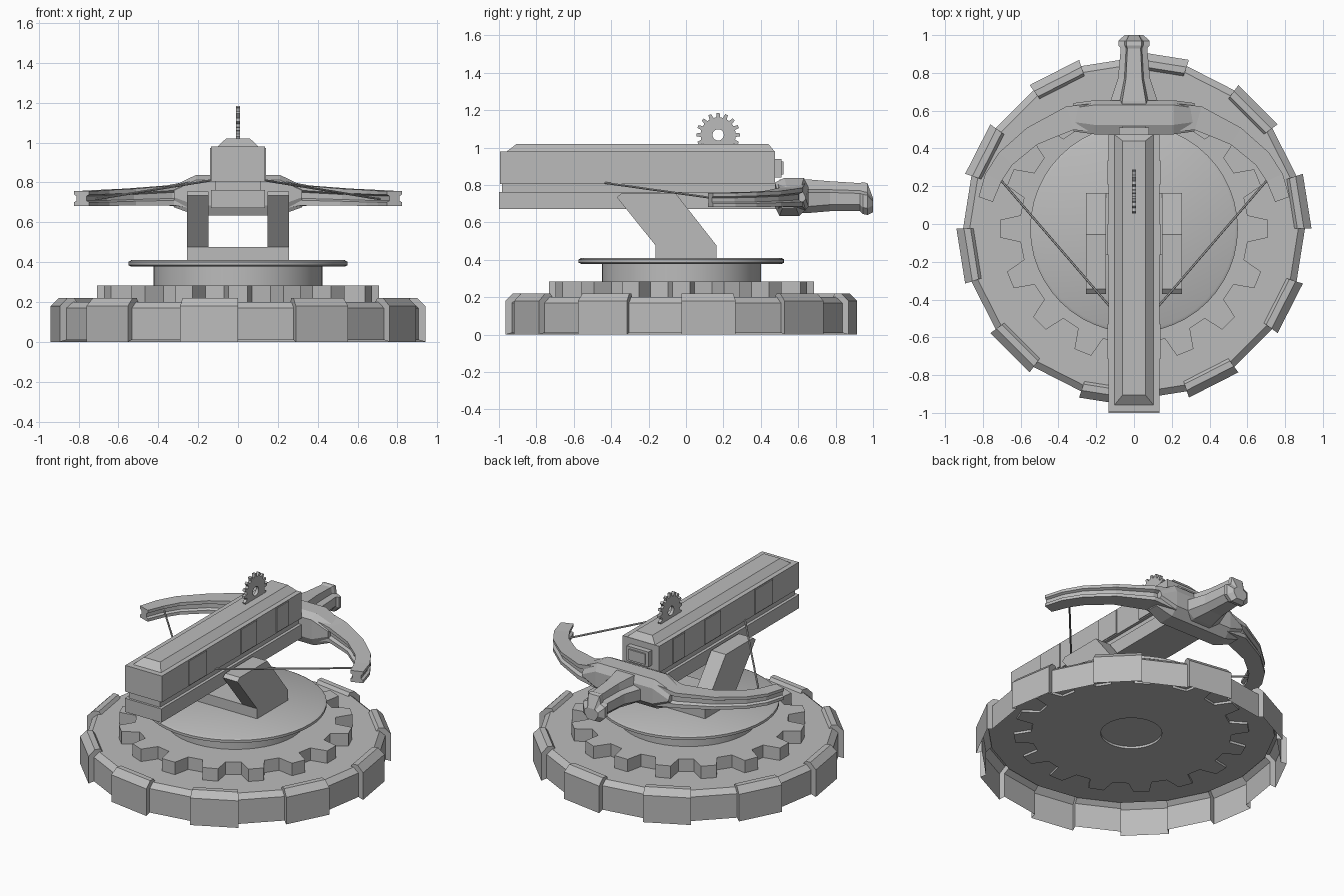
import bpy
import math
from mathutils import Vector

if "Cube" in bpy.data.objects:
    bpy.data.objects.remove(bpy.data.objects["Cube"])

grey = bpy.data.materials.new("stone_grey")
grey.diffuse_color = (0.5, 0.5, 0.5, 1)
grey.use_nodes = True
grey.node_tree.nodes["Principled BSDF"].inputs["Base Color"].default_value = grey.diffuse_color
CY = -0.025  # centre of the round base in y


def build(name, verts, faces, smooth=False):
    me = bpy.data.meshes.new(name)
    me.from_pydata([tuple(v) for v in verts], [], faces)
    me.materials.append(grey)
    ob = bpy.data.objects.new(name, me)
    bpy.context.collection.objects.link(ob)
    bpy.ops.object.select_all(action='DESELECT')
    ob.select_set(True)
    bpy.context.view_layer.objects.active = ob
    # consistent outward normals
    bpy.ops.object.mode_set(mode='EDIT')
    bpy.ops.mesh.select_all(action='SELECT')
    bpy.ops.mesh.normals_make_consistent(inside=False)
    bpy.ops.object.mode_set(mode='OBJECT')
    if smooth:
        bpy.ops.object.shade_smooth_by_angle(angle=math.radians(30))
    return ob


def loft(name, rings, smooth=False):
    n = len(rings[0])
    verts = [v for r in rings for v in r]
    faces = [list(range(n)), list(range(len(verts) - n, len(verts)))]
    for k in range(len(rings) - 1):
        for i in range(n):
            j = (i + 1) % n
            faces.append([k * n + i, k * n + j, (k + 1) * n + j, (k + 1) * n + i])
    return build(name, verts, faces, smooth)


def rect(x, y0, y1, z):
    return [(-x, y0, z), (x, y0, z), (x, y1, z), (-x, y1, z)]


def box(name, x, y0, y1, z0, z1):
    return loft(name, [rect(x, y0, y1, z0), rect(x, y0, y1, z1)])


def circle(r, z, n=48):
    return [(r * math.cos(2 * math.pi * i / n), CY + r * math.sin(2 * math.pi * i / n), z)
            for i in range(n)]


def gear(name, teeth, tip, root, hole, depth, place):
    """Toothed ring; place(u, v, w) maps the gear plane and depth to space."""
    angles, radii = [], []
    for t in range(teeth):
        for f, r in ((-0.3, root), (-0.17, tip), (0.17, tip), (0.3, root)):
            angles.append((t + f) * 2 * math.pi / teeth)
            radii.append(r)
    n = len(angles)
    verts = []
    for w in depth:
        for rs in (radii, [hole] * n):
            verts += [place(r * math.cos(a), r * math.sin(a), w) for a, r in zip(angles, rs)]
    faces = []
    for i in range(n):
        j = (i + 1) % n
        for a, b in ((0, n), (2 * n, 3 * n), (0, 2 * n), (n, 3 * n)):
            faces.append([a + i, a + j, b + j, b + i])
    return build(name, verts, faces)


# Stone ring: open shell of 20 sides, every other one a raised block
low = [(0.905, 0.01), (0.905, 0.17), (0.87, 0.2), (0.845, 0.2)]
high = [(0.94, 0.0), (0.94, 0.18), (0.90, 0.22), (0.865, 0.22), (0.85, 0.2)]


def polar(p, a):
    return (p[0] * math.cos(a), CY + p[0] * math.sin(a), p[1])


verts, faces = [], []
for s in range(20):
    prof = high if s % 2 == 0 else low
    a0, a1 = math.radians(18 * s), math.radians(18 * (s + 1))
    b, n = len(verts), len(prof)
    verts += [polar(p, a0) for p in prof] + [polar(p, a1) for p in prof]
    for i in range(n - 1):
        faces.append([b + i, b + i + 1, b + n + i + 1, b + n + i])
    if prof is high:  # step between raised block and its neighbours
        for a in (a0, a1):
            cap = high + low[::-1]
            faces.append(list(range(len(verts), len(verts) + len(cap))))
            verts += [polar(p, a) for p in cap]
build("stone_ring", verts, faces)

# Floor inside the ring
loft("base_floor", [circle(0.868, 0.19, 20), circle(0.868, 0.2, 20)])

# Large gear and turntable
gear("base_gear", 16, 0.71, 0.605, 0.185, (0.175, 0.283), lambda u, v, w: (u, CY + v, w))
loft("turntable_column", [circle(0.425, 0.28), circle(0.425, 0.385)], True)
loft("turntable_disc", [circle(0.535, 0.378), circle(0.55, 0.385),
                        circle(0.55, 0.402), circle(0.535, 0.41)], True)

# Bracket: foot plate and two leaning legs
box("bracket_foot", 0.255, -0.163, 0.163, 0.405, 0.477)
leg = [(-0.163, 0.41), (0.163, 0.41), (0.163, 0.477), (-0.05, 0.755), (-0.345, 0.755), (-0.37, 0.735),
       (-0.163, 0.477)]
leg[3] = (-0.055, 0.755)
for side, label in ((-1, "left"), (1, "right")):
    loft(label + "_bracket_leg", [[(side * x, y, z) for y, z in leg] for x in (0.148, 0.255)])

# Rail: lower beam, recessed neck, main body and bevelled cap
box("lower_beam", 0.135, -1.0, 0.5, 0.672, 0.763)
box("beam_neck", 0.115, -0.985, 0.48, 0.76, 0.808)
box("main_body", 0.135, -0.995, 0.475, 0.805, 0.98)
loft("body_cap", [rect(0.105, -0.96, 0.475, 0.978), rect(0.06, -0.905, 0.44, 1.02)])
for y0, y1 in ((-0.715, -0.53), (-0.165, 0.0), (0.21, 0.335)):
    box("side_panel", 0.141, y0, y1, 0.812, 0.974)
box("end_plate", 0.08, 0.47, 0.51, 0.84, 0.94)
box("end_plate_boss", 0.06, 0.5, 0.52, 0.855, 0.925)

# Small upright gear on top
gear("winding_gear", 16, 0.117, 0.094, 0.03, (-0.01, 0.01),
     lambda u, v, w: (w, 0.172 + u, 1.068 + v))

# Bow hub, lofted across x
def hub_ring(x, y0, y1, z0, z1):
    c, d = 0.025, 0.05
    return [(x, y0 + c, z0), (x, y1 - d, z0), (x, y1, z0 + d), (x, y1, z1 - d),
            (x, y1 - c, z1), (x, y0 + d, z1), (x, y0, z1 - c), (x, y0, z0 + d)]


loft("bow_hub", [hub_ring(x, *d) for x, d in (
    (-0.32, (0.49, 0.64, 0.675, 0.785)), (-0.21, (0.475, 0.655, 0.635, 0.838)),
    (0.21, (0.475, 0.655, 0.635, 0.838)), (0.32, (0.49, 0.64, 0.675, 0.785)))])

# Stock behind the hub, with a raised centre ridge
def stock_ring(y, w, z0, z1):
    m = (z0 + z1) / 2 + 0.02
    half = [(0.55 * w, z0), (w, z0 + 0.035), (w, m), (0.6 * w, m + 0.015), (0.5 * w, z1)]
    return [(x, y, z) for x, z in half] + [(-x, y, z) for x, z in half[::-1]]


loft("bow_stock", [stock_ring(*d) for d in (
    (0.5, 0.14, 0.65, 0.83), (0.65, 0.125, 0.65, 0.83), (0.77, 0.085, 0.66, 0.82),
    (0.93, 0.07, 0.66, 0.81), (0.945, 0.082, 0.645, 0.815), (0.97, 0.082, 0.64, 0.81),
    (1.0, 0.05, 0.655, 0.73))])

# Bow arms: grooved section swept along a bent path, plus strings
section = [(-1, -1), (1, -1), (1, -0.5), (0.65, -0.3), (0.65, 0.3), (1, 0.5),
           (1, 1), (-1, 1), (-1, 0.5), (-0.65, 0.3), (-0.65, -0.3), (-1, -0.5)]
path = [(0.2, 0.565, 0.74, 0.075, 0.075), (0.34, 0.56, 0.735, 0.065, 0.05),
        (0.54, 0.465, 0.727, 0.052, 0.042), (0.68, 0.345, 0.722, 0.048, 0.04),
        (0.745, 0.245, 0.72, 0.047, 0.038), (0.785, 0.13, 0.72, 0.04, 0.038)]
for side, label in ((-1, "left"), (1, "right")):
    rings = []
    for i, (x, y, z, hw, hh) in enumerate(path):
        p, q = path[max(i - 1, 0)], path[min(i + 1, len(path) - 1)]
        t = Vector((q[0] - p[0], q[1] - p[1])).normalized()
        rings.append([(side * (x - t.y * hw * a), y + t.x * hw * a, z + hh * b)
                      for a, b in section])
    loft(label + "_bow_arm", rings)
    # string from arm tip to the rail
    a, b = Vector((side * 0.72, 0.25, 0.715)), Vector((side * 0.125, -0.44, 0.812))
    d = (b - a).normalized()
    u = d.cross(Vector((0, 0, 1))).normalized()
    v = d.cross(u)
    loft(label + "_bow_string", [[e + 0.006 * (u * math.cos(k * math.pi / 3) + v * math.sin(k * math.pi / 3))
                                  for k in range(6)] for e in (a, b)])
